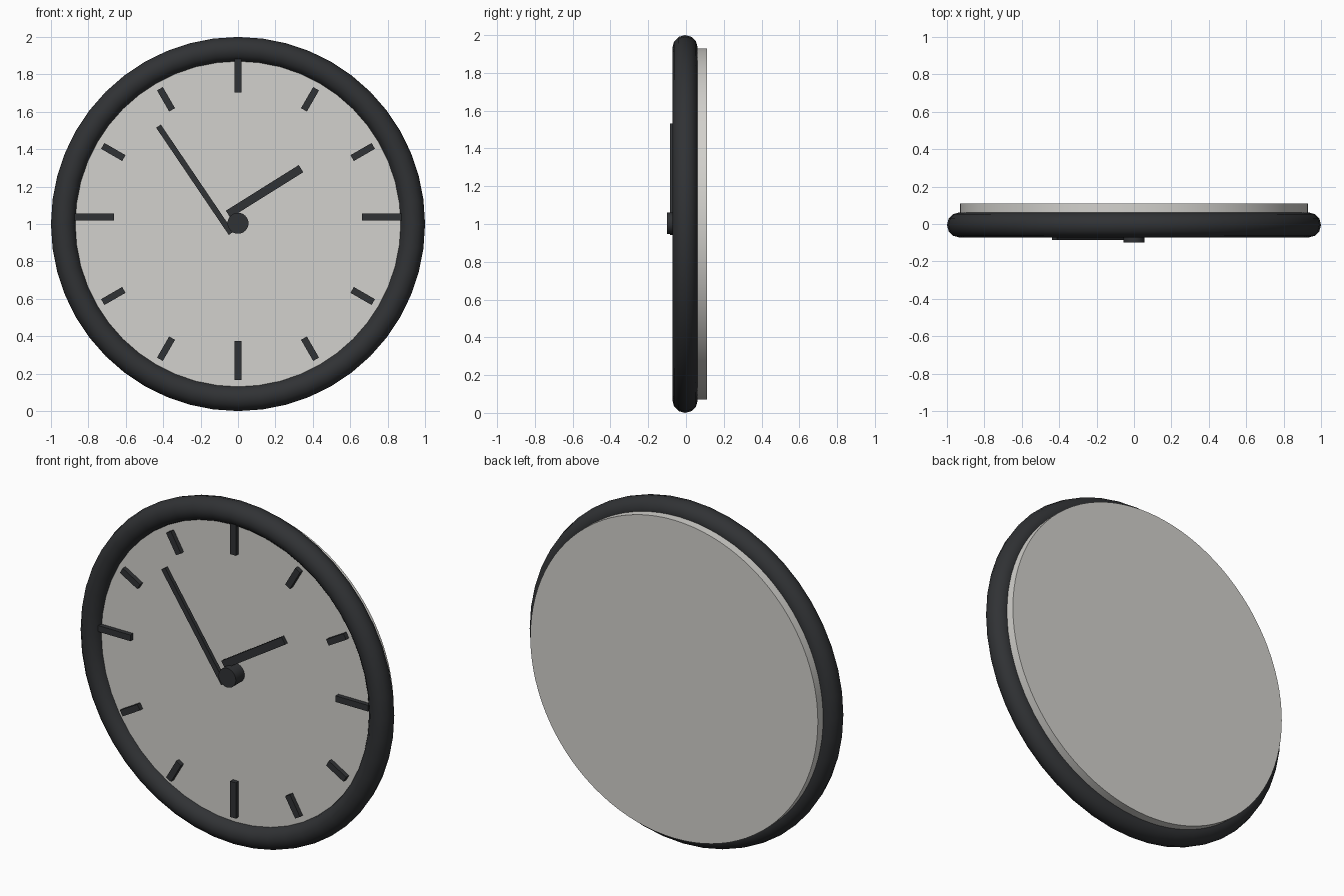
import bpy
from math import radians, sin, cos, atan2, hypot, pi

if "Cube" in bpy.data.objects:
    bpy.data.objects.remove(bpy.data.objects["Cube"])


def material(name, rgb):
    m = bpy.data.materials.new(name)
    m.diffuse_color = (*rgb, 1)
    m.use_nodes = True
    m.node_tree.nodes["Principled BSDF"].inputs["Base Color"].default_value = m.diffuse_color
    return m


DARK = material("dark_plastic", (0.03, 0.032, 0.035))
PALE = material("pale_face", (0.65, 0.64, 0.61))
CZ = 1.0  # height of the clock centre


def finish(name, mat, smooth=True):
    ob = bpy.context.object
    ob.name = name
    ob.data.materials.append(mat)
    if smooth:
        bpy.ops.object.shade_smooth_by_angle(angle=radians(35))
    return ob


def disc(name, radius, y0, y1, z, sides, mat):
    bpy.ops.mesh.primitive_cylinder_add(
        vertices=sides, radius=radius, depth=y1 - y0,
        location=(0, (y0 + y1) / 2, z), rotation=(pi / 2, 0, 0))
    return finish(name, mat)


def bar(name, a, b, width, y0, y1):
    """Flat bar in the dial plane from (x, z) point a to b."""
    dx, dz = b[0] - a[0], b[1] - a[1]
    bpy.ops.mesh.primitive_cube_add(
        size=1, location=((a[0] + b[0]) / 2, (y0 + y1) / 2, (a[1] + b[1]) / 2),
        rotation=(0, -atan2(dz, dx), 0))
    bpy.context.object.scale = (hypot(dx, dz), y1 - y0, width)
    return finish(name, DARK, smooth=False)


# Rim
bpy.ops.mesh.primitive_torus_add(
    major_radius=0.933, minor_radius=0.067, major_segments=48,
    minor_segments=12, location=(0, -0.005, CZ), rotation=(pi / 2, 0, 0))
finish("rim", DARK)

# Dial and back in one thick disc
disc("dial", 0.93, -0.02, 0.11, CZ, 96, PALE)

# Hour markers: long ones at the quarters (set slightly high), short between
for i in range(12):
    t = radians(30 * i)
    long = i % 3 == 0
    r0, r1, cz = (0.664, 0.873, CZ + 0.038) if long else (0.705, 0.835, CZ)
    bar(f"hour_marker_{i}", (r0 * sin(t), cz + r0 * cos(t)),
        (r1 * sin(t), cz + r1 * cos(t)), 0.036, -0.046, -0.015)

# Hands and hub
bar("hour_hand", (-0.053, 1.052), (0.337, 1.296), 0.045, -0.062, -0.04)
bar("minute_hand", (-0.037, 0.95), (-0.425, 1.523), 0.03, -0.085, -0.062)
disc("hub", 0.056, -0.1, -0.015, CZ + 0.004, 32, DARK)
